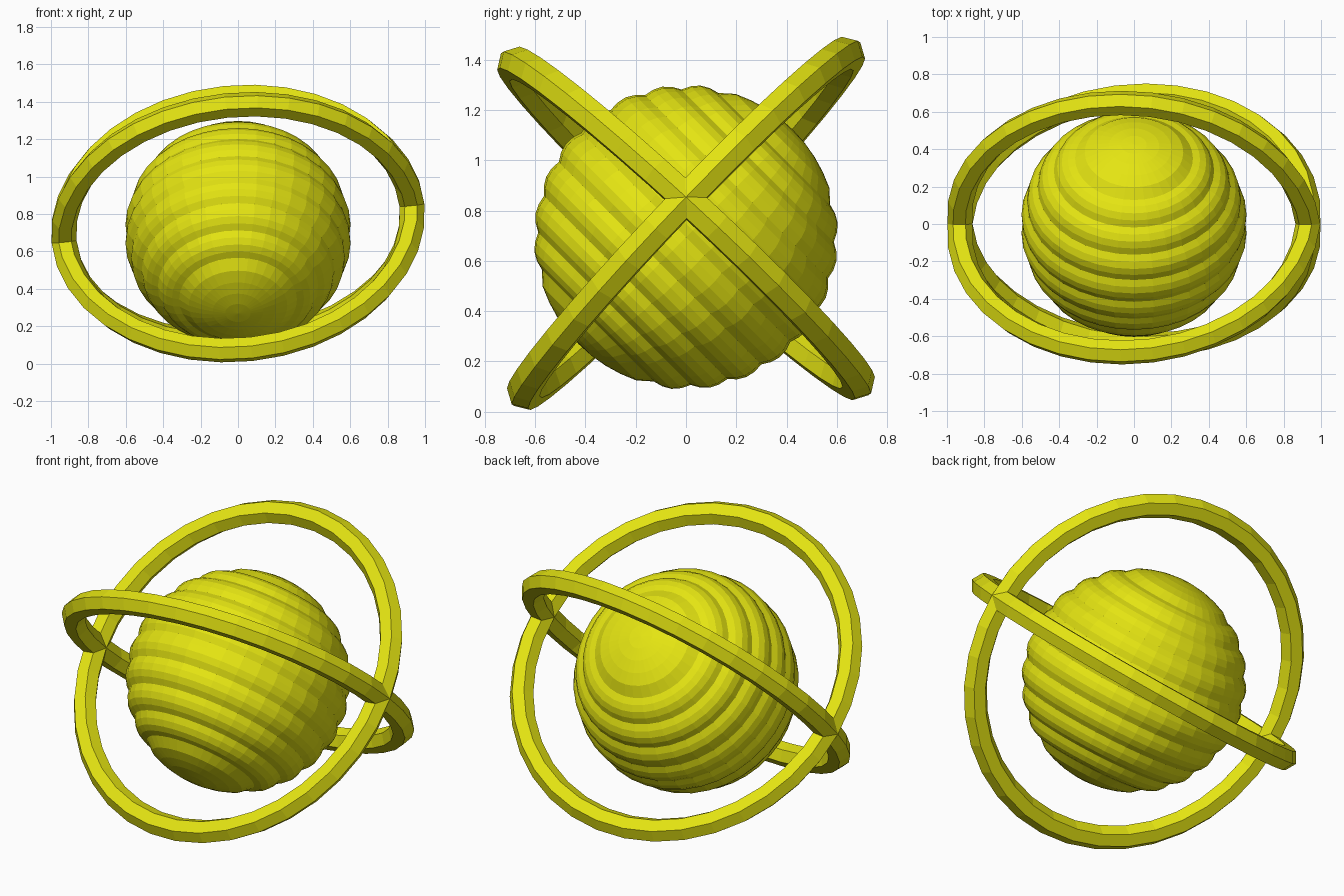
import bpy, bmesh
from math import sin, cos, pi, radians
from mathutils import Matrix

if "Cube" in bpy.data.objects:
    bpy.data.objects.remove(bpy.data.objects["Cube"])

yellow = bpy.data.materials.new("yellow")
yellow.diffuse_color = (0.78, 0.78, 0.006, 1)
yellow.use_nodes = True
yellow.node_tree.nodes["Principled BSDF"].inputs["Base Color"].default_value = yellow.diffuse_color


def revolve(name, profile, segments, closed, matrix):
    """Spin a (radius, height) profile around z, then place it."""
    bm = bmesh.new()
    verts = [bm.verts.new((r, 0, h)) for r, h in profile]
    edges = [bm.edges.new(p) for p in zip(verts, verts[1:])]
    if closed:
        edges.append(bm.edges.new((verts[-1], verts[0])))
    bmesh.ops.spin(bm, geom=verts + edges, cent=(0, 0, 0), axis=(0, 0, 1),
                   angle=2 * pi, steps=segments, use_duplicate=False)
    bmesh.ops.remove_doubles(bm, verts=bm.verts, dist=1e-4)
    bmesh.ops.recalc_face_normals(bm, faces=bm.faces)
    bm.transform(matrix)
    mesh = bpy.data.meshes.new(name)
    bm.to_mesh(mesh)
    bm.free()
    mesh.materials.append(yellow)
    obj = bpy.data.objects.new(name, mesh)
    bpy.context.collection.objects.link(obj)
    return obj


# Ridged ball: smooth caps, eight bulging bands between them
CAP, BAND, STEPS = 32.4, 14.4, 4
profile = []
for i in range(5):
    a = radians(CAP * i / 5)
    profile.append((0.603 * sin(a), 0.603 * cos(a)))
for i in range(8 * STEPS + 1):
    a = radians(CAP + BAND * i / STEPS)
    r = 0.588 + 0.018 * sin(pi * (i % STEPS) / STEPS)
    profile.append((r * sin(a), r * cos(a)))
for i in range(4, -1, -1):
    a = pi - radians(CAP * i / 5)
    profile.append((0.603 * sin(a), 0.603 * cos(a)))
profile[0], profile[-1] = (0, 0.603), (0, -0.603)
revolve("ridged_ball", profile, 36, False,
        Matrix.Translation((0, 0, 0.694)) @ Matrix.Rotation(radians(-45), 4, 'X'))

# Two crossed rings with a six-sided section, sharing one slightly tilted axis
section = [(0.935 + 0.067 * cos(k * pi / 3), 0.067 * sin(k * pi / 3)) for k in range(6)]
for name, tilt in (("rising_ring", 46.2), ("falling_ring", -42.7)):
    revolve(name, section, 36, True,
            Matrix.Translation((0, 0, 0.749)) @ Matrix.Rotation(radians(-6), 4, 'Y')
            @ Matrix.Rotation(radians(tilt), 4, 'X'))
